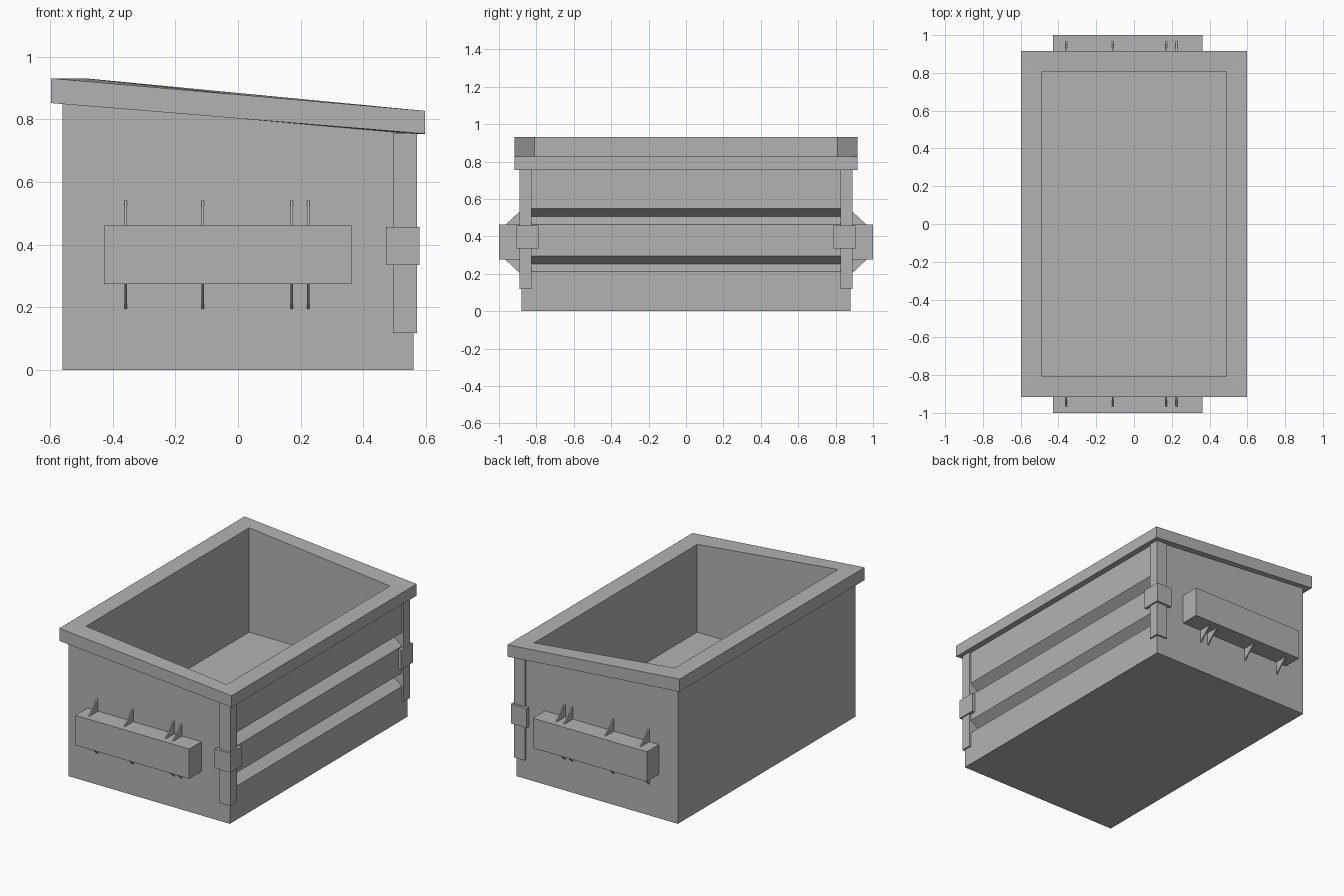
import bpy, bmesh

if "Cube" in bpy.data.objects:
    bpy.data.objects.remove(bpy.data.objects["Cube"])

steel = bpy.data.materials.new("dark_grey_steel")
steel.diffuse_color = (0.45, 0.45, 0.45, 1)
steel.use_nodes = True
steel.node_tree.nodes["Principled BSDF"].inputs["Base Color"].default_value = steel.diffuse_color

def new_object(name, bm):
    bmesh.ops.recalc_face_normals(bm, faces=bm.faces)
    me = bpy.data.meshes.new(name)
    bm.to_mesh(me)
    bm.free()
    me.materials.append(steel)
    ob = bpy.data.objects.new(name, me)
    bpy.context.collection.objects.link(ob)
    return ob

def prism(name, points, vec):
    """Extrude a closed polygon of 3D points along vec."""
    bm = bmesh.new()
    face = bm.faces.new([bm.verts.new(p) for p in points])
    ext = bmesh.ops.extrude_face_region(bm, geom=[face])
    bmesh.ops.translate(bm, vec=vec, verts=[v for v in ext["geom"] if isinstance(v, bmesh.types.BMVert)])
    return new_object(name, bm)

# Hollow body with sloping rim: rings of (half x, half y, z left, z right)
rings = [
    (0.56, 0.88, 0.0, 0.0),        # base
    (0.56, 0.88, 0.852, 0.754),    # under the rim
    (0.597, 0.917, 0.852, 0.754),  # rim lower edge
    (0.597, 0.917, 0.931, 0.827),  # rim upper edge
    (0.488, 0.808, 0.931, 0.827),  # opening
    (0.488, 0.808, 0.277, 0.277),  # inner floor
]
bm = bmesh.new()
loops = [[bm.verts.new(p) for p in ((-x, -y, zl), (x, -y, zr), (x, y, zr), (-x, y, zl))]
         for x, y, zl, zr in rings]
for a, b in zip(loops, loops[1:]):
    for i in range(4):
        j = (i + 1) % 4
        bm.faces.new((a[i], a[j], b[j], b[i]))
bm.faces.new(loops[0])
bm.faces.new(loops[-1])
body = new_object("bin_body", bm)

# V grooves pressed into the right-hand wall
for z in (0.253, 0.506):
    d, h = 0.058, 0.042
    cutter = prism("groove_cutter", [(0.56 - d, -0.83, z), (0.56, -0.83, z + h),
                                     (0.6, -0.83, z + h), (0.6, -0.83, z - h),
                                     (0.56, -0.83, z - h)], (0, 1.66, 0))
    mod = body.modifiers.new("groove", 'BOOLEAN')
    mod.operation = 'DIFFERENCE'
    mod.solver = 'EXACT'
    mod.object = cutter
    cutter.hide_render = True
    cutter.hide_set(True)

def corner_angle(name, s, x0, x1, y0, y1, z0, z1):
    """L-shaped bracket wrapped around a right-hand corner."""
    xi, yi = 0.5, 0.865
    pts = [(x0, y1), (x1, y1), (x1, y0), (xi, y0), (xi, yi), (x0, yi)]
    prism(name, [(x, s * y, z0) for x, y in pts], (0, 0, z1 - z0))

for s, side in ((-1, "front"), (1, "back")):
    # Corner posts and their clasps
    corner_angle(side + "_corner_post", s, 0.495, 0.571, 0.825, 0.89, 0.118, 0.757)
    corner_angle(side + "_corner_clasp", s, 0.472, 0.58, 0.788, 0.905, 0.335, 0.457)

    # Lifting pocket
    prism(side + "_lift_pocket", [(-0.428, s * 0.87, 0.275), (-0.428, s, 0.275),
                                  (-0.428, s, 0.462), (-0.428, s * 0.87, 0.462)], (0.79, 0, 0))

    # Triangular gussets above and below the pocket
    for x in (-0.358, -0.113, 0.171, 0.225):
        for base, tip in ((0.462, 0.541), (0.275, 0.195)):
            prism(side + "_gusset", [(x - 0.004, s * 0.875, base), (x - 0.004, s * 0.965, base),
                                     (x - 0.004, s * 0.88, tip), (x - 0.004, s * 0.875, tip)],
                  (0.008, 0, 0))
